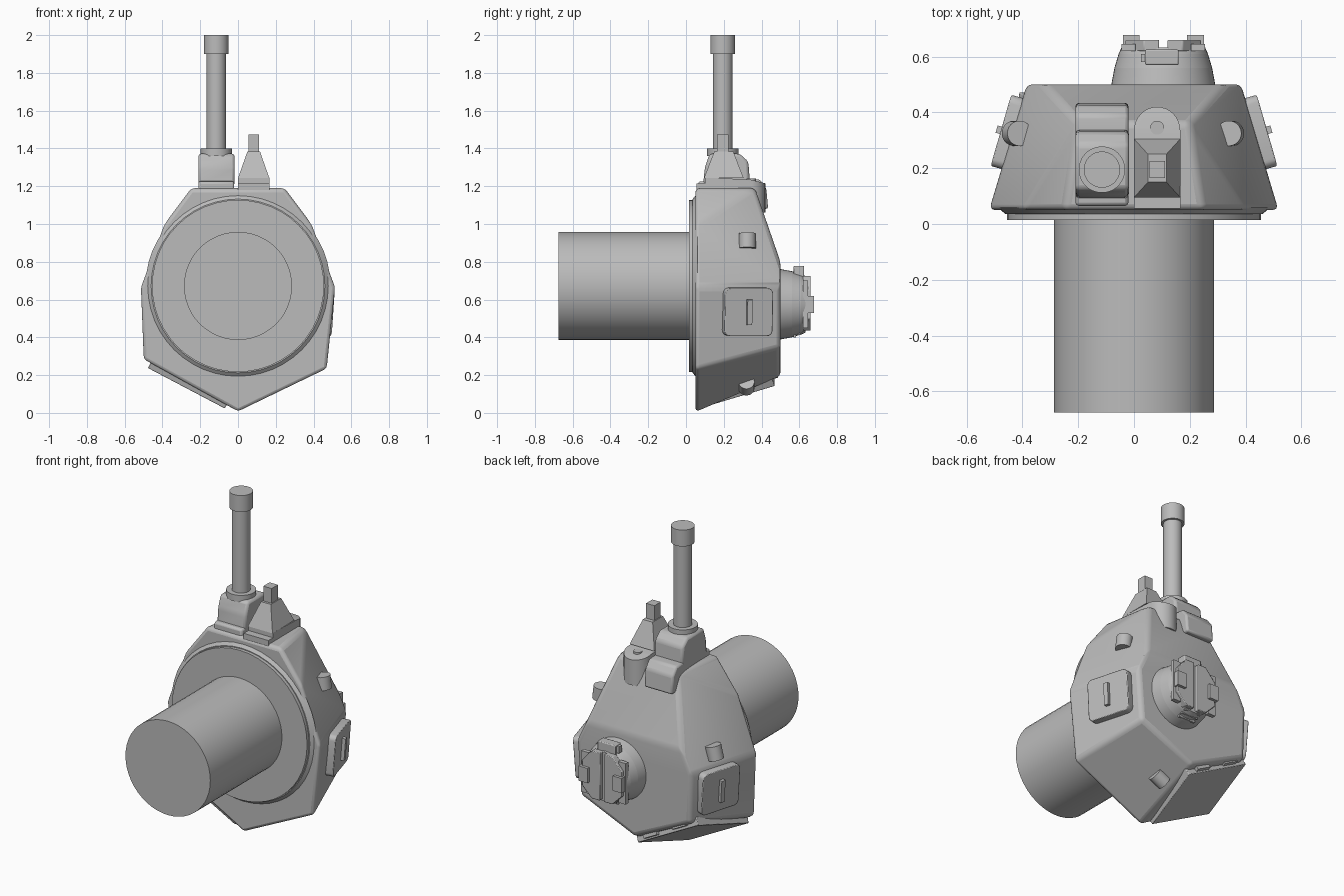
import bpy, bmesh, math
from mathutils import Vector, Matrix

if "Cube" in bpy.data.objects:
    bpy.data.objects.remove(bpy.data.objects["Cube"])

grey = bpy.data.materials.new("plain grey")
grey.use_nodes = True
COLOUR = (0.5, 0.5, 0.5, 1)
grey.diffuse_color = COLOUR
grey.node_tree.nodes["Principled BSDF"].inputs["Base Color"].default_value = COLOUR


def finish(name, bm, bevel=0, segments=2, angle=30):
    bmesh.ops.recalc_face_normals(bm, faces=bm.faces)
    mesh = bpy.data.meshes.new(name)
    bm.to_mesh(mesh)
    bm.free()
    obj = bpy.data.objects.new(name, mesh)
    bpy.context.collection.objects.link(obj)
    mesh.materials.append(grey)
    if bevel:
        mod = obj.modifiers.new("rounded edges", 'BEVEL')
        mod.width, mod.segments = bevel, segments
        mod.limit_method, mod.angle_limit = 'ANGLE', math.radians(12)
    bpy.ops.object.select_all(action='DESELECT')
    obj.select_set(True)
    bpy.context.view_layer.objects.active = obj
    bpy.ops.object.shade_smooth_by_angle(angle=math.radians(angle))
    return obj


def hull(name, points, **kw):
    bm = bmesh.new()
    for p in points:
        bm.verts.new(p)
    bmesh.ops.convex_hull(bm, input=bm.verts)
    bmesh.ops.dissolve_limit(bm, angle_limit=math.radians(6), verts=bm.verts, edges=bm.edges)
    return finish(name, bm, **kw)


def box(name, lo, hi, **kw):
    return hull(name, [(x, y, z) for x in (lo[0], hi[0])
                       for y in (lo[1], hi[1]) for z in (lo[2], hi[2])], **kw)


def rod(name, a, b, r1, r2=None, **kw):
    a, b = Vector(a), Vector(b)
    axis = b - a
    bm = bmesh.new()
    turn = axis.to_track_quat('Z', 'Y').to_matrix().to_4x4()
    bmesh.ops.create_cone(bm, cap_ends=True, segments=48, radius1=r1,
                          radius2=r1 if r2 is None else r2, depth=axis.length,
                          matrix=Matrix.Translation((a + b) / 2) @ turn)
    return finish(name, bm, **kw)


def extrude(name, profile, x0, x1, **kw):
    # side profile in (y, z), stretched across x
    bm = bmesh.new()
    face = bm.faces.new([bm.verts.new((x0, y, z)) for y, z in profile])
    out = bmesh.ops.extrude_face_region(bm, geom=[face])
    verts = [g for g in out["geom"] if isinstance(g, bmesh.types.BMVert)]
    bmesh.ops.translate(bm, verts=verts, vec=(x1 - x0, 0, 0))
    return finish(name, bm, **kw)


def plate(name, centre, normal, along, size, corner=0, lift=0, **kw):
    # slab lying on a sloped face; rounded corners in its own plane
    n = Vector(normal).normalized()
    v = Vector(along)
    v = (v - n * v.dot(n)).normalized()
    u = v.cross(n)
    w, h, t = (s / 2 for s in size)
    c = Vector(centre) + n * lift
    pts = []
    for i in range(4):
        sx, sy = (1, 1, -1, -1)[i], (1, -1, -1, 1)[i]
        for k in range(5 if corner else 1):
            a = math.pi / 8 * k
            du = sx * (w - corner + corner * math.cos(a))
            dv = sy * (h - corner + corner * math.sin(a))
            pts += [c + u * du + v * dv + n * s for s in (-t, t)]
    return hull(name, pts, **kw)


# Faceted main shell
half = [(.25, .05, 1.19), (.40, .05, .99), (.52, .05, .665), (.2, .365, 1.19),
        (.32, .5, .8), (.385, .5, .665)]
shell = [(s * x, y, z) for x, y, z in half for s in (1, -1)]
shell += [(.475, .05, .23), (.36, .5, .345), (-.505, .05, .28), (-.375, .5, .37),
          (0, .05, .0), (0, .5, .19)]
hull("shell", shell, bevel=.022, segments=3, angle=25)

# Front ring and big tube
rod("front_ring", (0, .015, .672), (0, .1, .672), .455)
rod("ring_fillet", (0, .035, .672), (0, .06, .672), .46, .49)
rod("main_tube", (0, -.675, .672), (0, .05, .672), .286)

# Mast with its stepped base
X, Y = -.115, .195
extrude("mast_foot", [(.065, 1.1), (.065, 1.225), (.34, 1.24), (.39, 1.235),
                      (.425, 1.19), (.435, 1.08)], -.21, -.02, bevel=.012)
extrude("mast_block", [(.09, 1.2), (.1, 1.3), (.125, 1.372), (.285, 1.372),
                       (.33, 1.33), (.34, 1.2)], -.21, -.018, bevel=.015)
rod("mast_collar", (X, Y, 1.36), (X, Y, 1.4), .083)
rod("mast", (X, Y, 1.38), (X, Y, 1.95), .052)
rod("mast_cap", (X, Y, 1.9), (X, Y, 2), .065)

# Sight: rounded pad, pyramid and post
X = .083
pad = [(X + s * .083, .1, z) for s in (1, -1) for z in (1.1, 1.245)]
for k in range(17):
    a = math.pi * k / 16
    y = .335 + .085 * math.sin(a)
    pad += [(X + .083 * math.cos(a), y, 1.06),
            (X + .083 * math.cos(a), y, 1.245 - .25 * max(0, y - .3))]
hull("sight_pad", pad, angle=25)
box("sight_step", (0, .055, 1.15), (.166, .12, 1.215))
rod("pad_pin", (X, .345, 1.2), (X, .345, 1.24), .025)
hull("sight_pyramid",
     [(X + s * .083, y, 1.243) for s in (1, -1) for y in (.095, .305)] +
     [(X + s * .033, y, 1.385) for s in (1, -1) for y in (.15, .25)])
box("sight_post", (.055, .165, 1.37), (.111, .225, 1.475))

# Side hatches with handles, one on each side
for s, side in ((1, "left"), (-1, "right")):
    normal = Vector((s * .96, .277, -.07))
    centre = Vector((s * .44, .325, .535))
    plate(side + "_hatch", centre, normal, (0, 0, 1), (.265, .255, .06), .03, bevel=.004)
    plate(side + "_hatch_handle", centre, normal, (0, 0, 1), (.027, .135, .03), lift=.035)

# Small rounded lugs
rod("left_lug", (.35, .325, .872), (.34, .325, .95), .045)
rod("right_lug", (-.43, .325, .71), (-.41, .325, .79), .045)
rod("bottom_lug", (.05, .32, .13), (.12, .32, .165), .042)

# Sloped belly plate with hinges along its rear edge
a, b, c = Vector((-.505, .05, .28)), Vector((-.375, .5, .37)), Vector((0, .5, .19))
d = Vector((0, .05, 0))
normal = (b - d).cross(a - c).normalized()
if normal.z > 0:
    normal.negate()
middle = (a + b + c + d) / 4
slope = d - a
plate("belly_plate", middle + Vector((-.01, -.01, 0)), normal, slope, (.42, .46, .05), bevel=.004)
back = (b + c) / 2
for k in (-.12, .12):
    plate("belly_hinge", back + slope * k * 1.6 - Vector((0, .035, 0)), normal, slope,
          (.03, .1, .05))

# Rear drum: tapered wall, split cover, lugs and hinge
X, Z = .105, .575
rod("drum_base", (X, .48, Z), (X, .56, Z), .19, .175)
rod("drum_shoulder", (X, .56, Z), (X, .61, Z), .175, .16)
rod("drum_rim", (X, .61, Z), (X, .633, Z), .16, .15)
for s in (1, -1):
    outline = [(.015, .15), (.07, .15), (.135, .075), (.135, -.075), (.07, -.14), (.015, -.14)]
    hull("drum_cover", [(X + s * x, y, Z + z) for x, z in outline for y in (.62, .66)], bevel=.004)
    box("drum_lug", (X + s * .115 - .03, .63, .53), (X + s * .115 + .03, .677, .62))
    box("cover_catch", (X + s * .125 - .025, .62, .45), (X + s * .125 + .025, .645, .7))
box("drum_hinge", (.04, .57, .7), (.16, .625, .778), bevel=.005)
box("hinge_tab", (.025, .58, .73), (.06, .61, .77))
for k in range(3):
    box("drum_rib", (.05, .57 + k * .022, .4 + k * .012), (.16, .582 + k * .022, .46))
